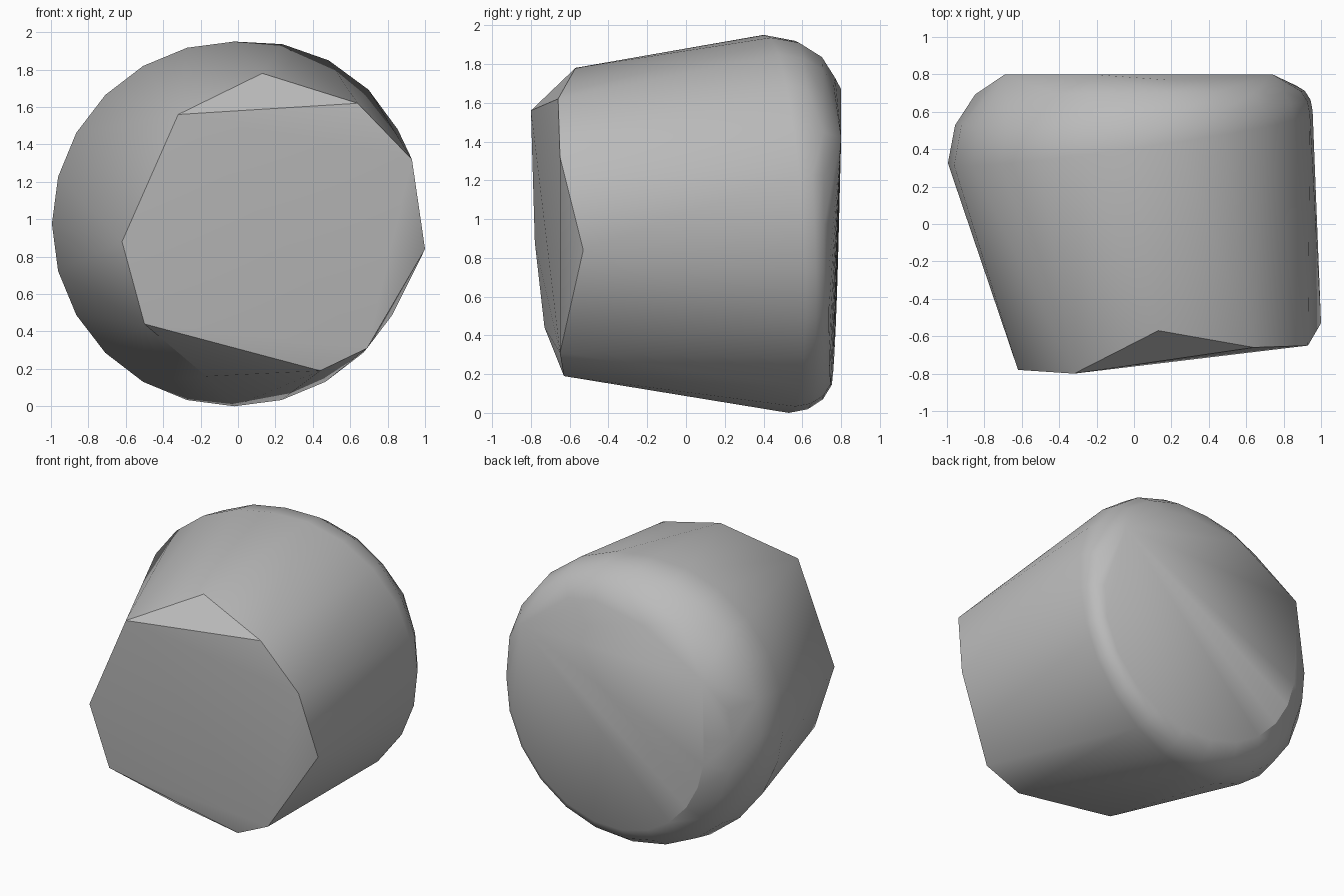
import bpy
import bmesh
from math import sin, cos, radians, tau

default_cube = bpy.data.objects.get("Cube")
if default_cube:
    bpy.data.objects.remove(default_cube, do_unlink=True)

SEGMENTS = 24
BEVEL_ANGLES = (0, 25, 50, 75)


def stone_colour():
    material = bpy.data.materials.new("stone grey")
    material.use_nodes = True
    colour = (0.5, 0.5, 0.5, 1)
    material.diffuse_color = colour
    shader = next(n for n in material.node_tree.nodes if n.type == "BSDF_PRINCIPLED")
    shader.inputs["Base Color"].default_value = colour
    return material


def rounded_rim(theta, phi):
    """Point on the rim, whose rounding is wide on one side and tight on the other."""
    across, upward = cos(theta), sin(theta)
    bevel = 0.31 - 0.17 * across + 0.08 * upward
    back = 0.775 - 0.03 * across + 0.015 * upward
    radius = 0.975 + 0.08 * max(0, across) * max(0, upward)
    radius -= 0.85 * bevel * (1 - cos(phi))
    return (radius * across - 0.02, back - bevel * (1 - sin(phi)), radius * upward + 0.975)


# Chipped front face, listed around its outline
front_corners = [
    (-0.32, -0.80, 1.56), (0.13, -0.57, 1.78), (0.64, -0.66, 1.62),
    (0.93, -0.65, 1.32), (1.00, -0.53, 0.84), (0.69, -0.65, 0.31),
    (0.44, -0.63, 0.19), (-0.17, -0.44, 0.16), (-0.50, -0.73, 0.44),
    (-0.62, -0.78, 0.88),
]

# Slightly raised corners of the flat back
back_corners = [(0.74, 0.80, 1.42), (-0.69, 0.80, 1.40), (-0.23, 0.80, 1.67)]

rim_points = [
    rounded_rim(tau * step / SEGMENTS, radians(angle))
    for angle in BEVEL_ANGLES
    for step in range(SEGMENTS)
]

# Wrap all corners in one tight skin
bm = bmesh.new()
for point in front_corners + back_corners + rim_points:
    bm.verts.new(point)
hull = bmesh.ops.convex_hull(bm, input=bm.verts[:])
unused = {v for v in hull["geom_interior"] + hull["geom_unused"]
          if isinstance(v, bmesh.types.BMVert)}
bmesh.ops.delete(bm, geom=list(unused), context="VERTS")
bmesh.ops.recalc_face_normals(bm, faces=bm.faces[:])

# Rest the stone on the ground
lowest = min(v.co.z for v in bm.verts)
bmesh.ops.translate(bm, verts=bm.verts[:], vec=(0, 0, -lowest))

mesh = bpy.data.meshes.new("boulder")
bm.to_mesh(mesh)
bm.free()
mesh.materials.append(stone_colour())
boulder = bpy.data.objects.new("boulder", mesh)
bpy.context.collection.objects.link(boulder)

# Smooth sides with crisp chipped edges
bpy.ops.object.select_all(action="DESELECT")
boulder.select_set(True)
bpy.context.view_layer.objects.active = boulder
bpy.ops.object.shade_smooth_by_angle(angle=radians(30))
